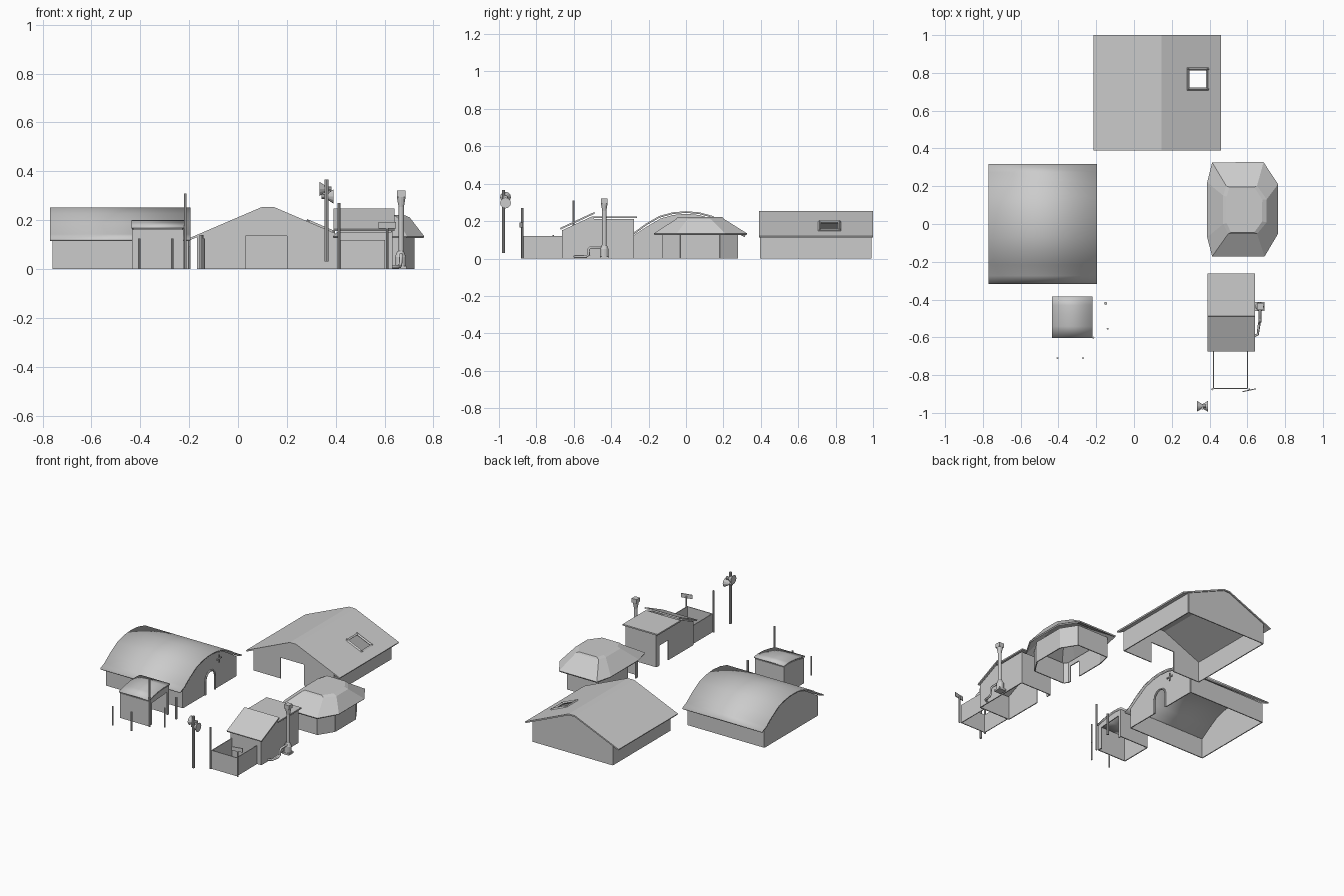
import bpy, math
from mathutils import Vector

if "Cube" in bpy.data.objects:
    bpy.data.objects.remove(bpy.data.objects["Cube"])


def mesh(name, verts, faces, thick=0.0, smooth=False, offset=-1):
    me = bpy.data.meshes.new(name)
    me.from_pydata([tuple(v) for v in verts], [], faces)
    ob = bpy.data.objects.new(name, me)
    bpy.context.collection.objects.link(ob)
    if thick:
        m = ob.modifiers.new("thickness", 'SOLIDIFY')
        m.thickness, m.offset = thick, offset
    if smooth:
        bpy.context.view_layer.objects.active = ob
        bpy.ops.object.select_all(action='DESELECT')
        ob.select_set(True)
        bpy.ops.object.shade_smooth_by_angle(angle=math.radians(35))
    return ob


def at(axis, a, z, t):
    # profile (a, z) placed at distance t along the axis
    return (t, a, z) if axis == 'x' else (a, t, z)


def roof(name, axis, profile, stops, skip=(), thick=0.009, smooth=False):
    # strip profile swept through the stops, leaving out skipped (segment, stop) cells
    n, k = len(profile), len(stops)
    verts = [at(axis, a, z, t) for a, z in profile for t in stops]
    faces = []
    for i in range(n - 1):
        for j in range(k - 1):
            if (i, j) not in skip:
                f = [i * k + j, i * k + j + 1, (i + 1) * k + j + 1, (i + 1) * k + j]
                faces.append(f if axis == 'x' else f[::-1])
    if axis == 'x':
        faces = [f[::-1] for f in faces]
    ob = mesh(name, verts, faces, thick, smooth)
    ob.modifiers["thickness"].offset = -1
    return ob


def panels(name, polys, thick=0.006):
    verts, faces = [], []
    for p in polys:
        faces.append(list(range(len(verts), len(verts) + len(p))))
        verts += p
    return mesh(name, verts, faces, thick, offset=0)


def outline(top, door=None):
    # end wall: ground line with optional door notch, then the top profile
    pts = [(top[0][0], 0)] + list(top) + [(top[-1][0], 0)]
    return pts + (door or [])


def rod(name, p, q, r, r2=None, sides=10):
    p, q = Vector(p), Vector(q)
    bpy.ops.mesh.primitive_cone_add(vertices=sides, radius1=r, radius2=r if r2 is None else r2,
                                    depth=(q - p).length, location=(p + q) / 2)
    ob = bpy.context.object
    ob.name = name
    ob.rotation_euler = (q - p).to_track_quat('Z', 'Y').to_euler()
    return ob


def box(name, c, s, rot=0):
    bpy.ops.mesh.primitive_cube_add(size=1, location=c, rotation=(0, 0, rot))
    ob = bpy.context.object
    ob.name, ob.scale = name, s
    return ob


def side(axis, a, z, t0, t1):
    return [at(axis, a, 0, t0), at(axis, a, 0, t1), at(axis, a, z, t1), at(axis, a, z, t0)]


# Barn with a flattened ridge and a skylight opening
def slope(x):
    return 0.255 - (x - 0.145) * 0.135 / 0.315


bp = [(-0.215, 0.12), (0.1, 0.255), (0.145, 0.255), (0.285, slope(0.285)),
      (0.39, slope(0.39)), (0.46, 0.12)]
roof("barn_roof", 'y', bp, [0.39, 0.715, 0.82, 1.0], skip={(3, 1)})
bw = [(-0.165, 0.134), (0.1, 0.248), (0.145, 0.248), (0.41, 0.134)]
bdoor = [(0.2, 0), (0.2, 0.135), (0.03, 0.135), (0.03, 0)]
panels("barn_walls", [[at('y', a, z, 0.398) for a, z in outline(bw, bdoor)],
                      [at('y', a, z, 0.99) for a, z in outline(bw)],
                      side('y', -0.165, 0.134, 0.398, 0.99), side('y', 0.41, 0.134, 0.398, 0.99)])
# skylight frame
for y in (0.715, 0.82):
    rod("skylight_frame_side", (0.28, y, slope(0.28)), (0.395, y, slope(0.395)), 0.008, sides=4)
for x in (0.285, 0.39):
    rod("skylight_frame_end", (x, 0.71, slope(x)), (x, 0.825, slope(x)), 0.008, sides=4)

# Arched hangar
half = [(-0.315, 0.115), (-0.27, 0.135), (-0.21, 0.179), (-0.14, 0.219), (-0.07, 0.238)]
arch = half + [(0, 0.244)] + [(-a, z) for a, z in half[::-1]]
roof("hangar_roof", 'x', arch, [-0.77, -0.195], smooth=True)
hw = [(a * 0.97, z - 0.005) for a, z in arch[1:-1]]
hw = [(-0.275, 0.127)] + hw[1:-1] + [(0.275, 0.127)]
hdoor = [(0.05, 0)] + [(0.05 * math.cos(t * math.pi / 6), 0.09 + 0.05 * math.sin(t * math.pi / 6))
                       for t in range(7)] + [(-0.05, 0)]
panels("hangar_walls", [[at('x', a, z, -0.205) for a, z in outline(hw, hdoor)],
                        [at('x', a, z, -0.757) for a, z in outline(hw)],
                        side('x', -0.275, 0.127, -0.757, -0.205),
                        side('x', 0.275, 0.127, -0.757, -0.205)])
for (a, z), (b, w) in zip(hdoor, hdoor[1:]):
    if (a, z) != (b, w):
        rod("hangar_door_frame", (-0.2, a, z), (-0.2, b, w), 0.006, sides=6)
# plus-shaped bracket on the end wall
box("wall_bracket_bar", (-0.2, 0.09, 0.185), (0.008, 0.05, 0.008))
box("wall_bracket_post", (-0.2, 0.09, 0.185), (0.008, 0.008, 0.05))

# Small shed, open on the right side
sp = [(-0.602, 0.166), (-0.54, 0.181), (-0.48, 0.19), (-0.43, 0.192), (-0.385, 0.188)]
roof("shed_roof", 'x', sp, [-0.435, -0.22], smooth=True)
sw = [(-0.597, 0.162), (-0.54, 0.176), (-0.48, 0.185), (-0.43, 0.187), (-0.39, 0.184)]
sdoor = [(-0.41, 0), (-0.41, 0.15), (-0.565, 0.14), (-0.565, 0)]
panels("shed_walls", [[at('x', a, z, -0.43) for a, z in outline(sw)],
                      [at('x', a, z, -0.226) for a, z in outline(sw, sdoor)],
                      side('x', -0.597, 0.162, -0.43, -0.226),
                      side('x', -0.39, 0.184, -0.43, -0.226)])

# Posts around the shed
for x, y, h, r in ((-0.15, -0.42, 0.14, 0.008), (-0.14, -0.555, 0.125, 0.005),
                   (-0.405, -0.71, 0.125, 0.005), (-0.27, -0.71, 0.125, 0.005),
                   (-0.216, -0.602, 0.31, 0.006)):
    rod("yard_post", (x, y, 0), (x, y, h), r, sides=8)

# Eight-sided hut: three roof rings and a wall ring
eave = [(0.415, 0.325), (0.685, 0.325), (0.76, 0.21), (0.76, -0.05),
        (0.69, -0.17), (0.415, -0.17), (0.39, -0.07), (0.39, 0.22)]
ring = [(0.49, 0.2), (0.65, 0.2), (0.7, 0.13), (0.7, 0.01),
        (0.65, -0.05), (0.5, -0.05), (0.475, 0.0), (0.475, 0.15)]
cx, cy = 0.575, 0.078
top = [(cx + (x - cx) * 0.8, cy + (y - cy) * 0.93) for x, y in ring]
rv = [(x, y, z) for loop, z in ((eave, 0.13), (ring, 0.208), (top, 0.22)) for x, y in loop]
rf = [[r * 8 + i, r * 8 + 8 + i, r * 8 + 8 + (i + 1) % 8, r * 8 + (i + 1) % 8]
      for r in range(2) for i in range(8)] + [list(range(16, 24))]
mesh("hut_roof", rv, [f[::-1] for f in rf[:-1]] + [rf[-1][::-1]], 0.009, offset=0)
foot = [(0.44, 0.275), (0.66, 0.275), (0.72, 0.18), (0.72, -0.03),
        (0.66, -0.125), (0.44, -0.125), (0.42, -0.1), (0.42, 0.19)]
hut = []
for i, (a, b) in enumerate(zip(foot, foot[1:] + foot[:1])):
    if i != 6:
        hut.append([(*a, 0), (*b, 0), (*b, 0.135), (*a, 0.135)])
hut.append([at('x', a, z, 0.42) for a, z in outline(
    [(-0.1, 0.135), (0.19, 0.135)], [(0.0, 0), (0.0, 0.105), (-0.08, 0.105), (-0.08, 0)])])
panels("hut_walls", hut)

# House with a flat rear roof and sloping front roof
roof("house_front_roof", 'x', [(-0.67, 0.155), (-0.487, 0.24)], [0.39, 0.64])
roof("house_rear_roof", 'x', [(-0.5, 0.216), (-0.262, 0.216)], [0.39, 0.64])
prof = [(-0.66, 0.152), (-0.5, 0.226), (-0.49, 0.21), (-0.28, 0.21)]
edoor = [(-0.31, 0), (-0.31, 0.13), (-0.4, 0.13), (-0.4, 0)]
panels("house_walls", [[at('x', a, z, 0.41) for a, z in outline(prof, edoor)],
                       [at('x', a, z, 0.63) for a, z in outline(prof)],
                       side('x', -0.66, 0.152, 0.41, 0.63), side('x', -0.28, 0.21, 0.41, 0.63)])

# Fenced front yard with a tall post and a sign
panels("yard_fence", [side('y', 0.42, 0.12, -0.87, -0.66), side('y', 0.6, 0.12, -0.87, -0.66),
                      side('x', -0.87, 0.12, 0.42, 0.6)], 0.005)
rod("fence_post", (0.414, -0.875, 0), (0.414, -0.875, 0.27), 0.006, sides=8)
rod("sign_post", (0.61, -0.875, 0), (0.61, -0.875, 0.18), 0.005, sides=8)
box("sign_board", (0.61, -0.88, 0.18), (0.072, 0.005, 0.026), math.radians(12))

# Stove with chimney and fuel pipe
box("stove_base", (0.665, -0.437, 0.006), (0.05, 0.048, 0.012))
rod("stove_body", (0.665, -0.437, 0.012), (0.665, -0.437, 0.05), 0.023, sides=12)
rod("stove_shoulder", (0.665, -0.437, 0.05), (0.665, -0.437, 0.075), 0.023, 0.012, sides=12)
rod("chimney", (0.668, -0.437, 0.07), (0.668, -0.437, 0.285), 0.011, sides=12)
rod("chimney_flare", (0.668, -0.437, 0.255), (0.668, -0.437, 0.295), 0.011, 0.018, sides=12)
box("chimney_cap", (0.668, -0.437, 0.308), (0.035, 0.035, 0.026))
cu = bpy.data.curves.new("fuel_pipe", 'CURVE')
cu.dimensions, cu.bevel_depth, cu.bevel_resolution = '3D', 0.007, 1
path = [(0.667, -0.44, 0.06), (0.667, -0.51, 0.06), (0.667, -0.52, 0.05),
        (0.665, -0.52, 0.02), (0.662, -0.535, 0.01), (0.655, -0.585, 0.01), (0.63, -0.595, 0.01)]
s = cu.splines.new('POLY')
s.points.add(len(path) - 1)
for pt, co in zip(s.points, path):
    pt.co = (*co, 1)
bpy.context.collection.objects.link(bpy.data.objects.new("fuel_pipe", cu))

# Loudspeaker pole with two opposed horns
rod("speaker_pole", (0.362, -0.975, 0.03), (0.362, -0.975, 0.367), 0.008, sides=8)
for d, z in ((-1, 0.328), (1, 0.297)):
    rod("speaker_horn", (0.362 - d * 0.006, -0.965, z), (0.362 + d * 0.029, -0.965, z), 0.007, 0.029, 12)
    rod("speaker_driver", (0.362 - d * 0.02, -0.965, z), (0.362 - d * 0.004, -0.965, z), 0.01, sides=10)
